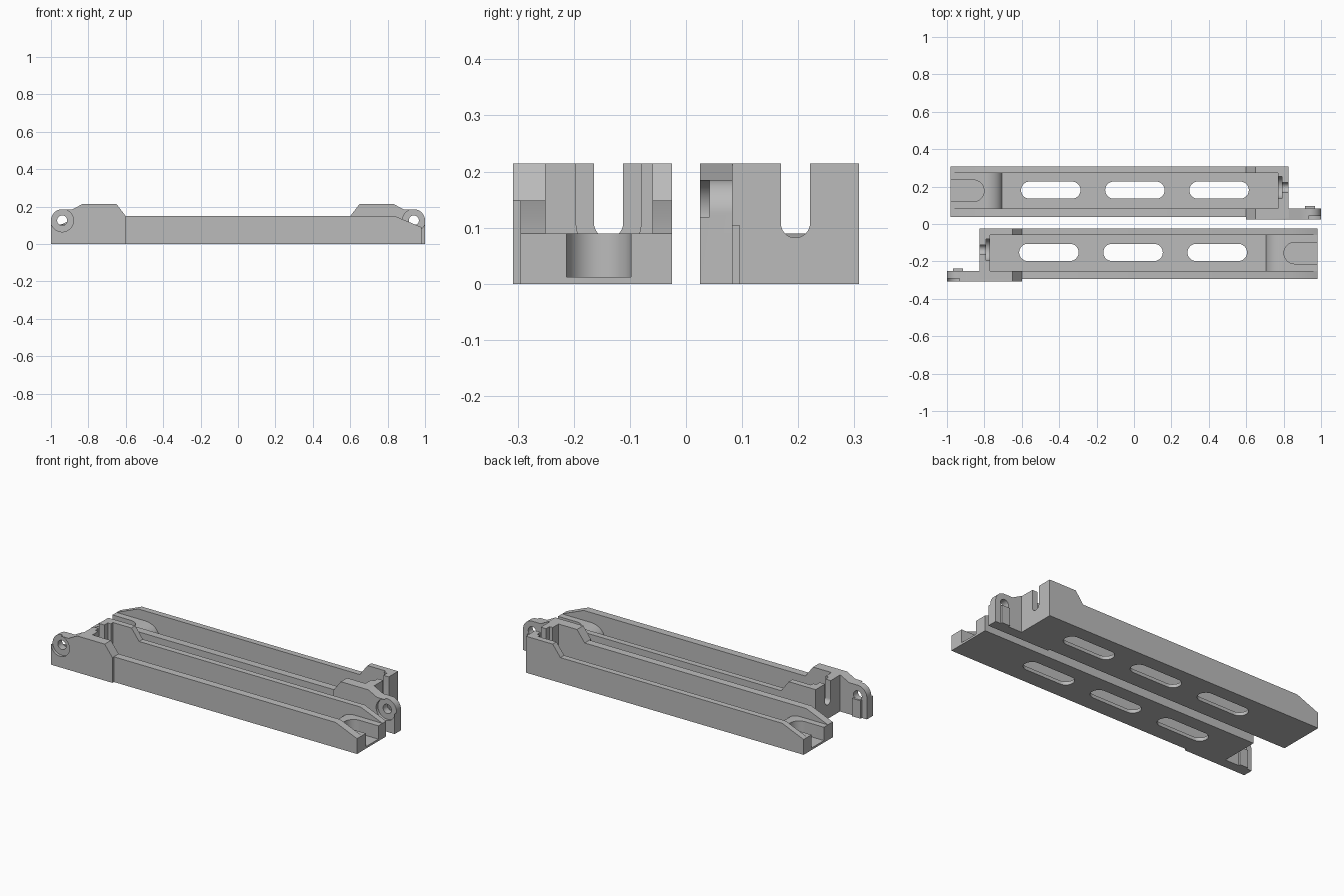
import bpy
import bmesh
from math import sin, cos, pi
from mathutils import Matrix, Vector

cube = bpy.data.objects.get("Cube")
if cube:
    bpy.data.objects.remove(cube, do_unlink=True)

grey = bpy.data.materials.new("plain_grey")
grey.use_nodes = True
colour = (0.5, 0.5, 0.5, 1)
grey.diffuse_color = colour
grey.node_tree.nodes["Principled BSDF"].inputs["Base Color"].default_value = colour


def prism(name, points, axis, low, high):
    """Extrude a flat profile along one axis."""
    place = {"X": lambda a, b, c: (c, a, b),
             "Y": lambda a, b, c: (a, c, b),
             "Z": lambda a, b, c: (a, b, c)}[axis]
    bm = bmesh.new()
    face = bm.faces.new([bm.verts.new(place(a, b, low)) for a, b in points])
    new = bmesh.ops.extrude_face_region(bm, geom=[face])["geom"]
    shift = Vector(place(0, 0, high - low))
    bmesh.ops.translate(bm, vec=shift, verts=[v for v in new if isinstance(v, bmesh.types.BMVert)])
    bmesh.ops.recalc_face_normals(bm, faces=bm.faces)
    mesh = bpy.data.meshes.new(name)
    bm.to_mesh(mesh)
    bm.free()
    mesh.materials.append(grey)
    obj = bpy.data.objects.new(name, mesh)
    bpy.context.collection.objects.link(obj)
    return obj


def arc(cx, cy, r, start, end, steps=16):
    """Points along an arc; angles are in half turns."""
    angles = [pi * (start + (end - start) * i / steps) for i in range(steps + 1)]
    return [(cx + r * cos(t), cy + r * sin(t)) for t in angles]


def circle(cx, cy, r):
    return arc(cx, cy, r, 0, 2, 40)[:-1]


def rect(x0, x1, y0, y1):
    return [(x0, y0), (x1, y0), (x1, y1), (x0, y1)]


def combine(target, other, operation):
    """Apply a boolean and discard the helper."""
    mod = target.modifiers.new("boolean", "BOOLEAN")
    mod.object, mod.operation, mod.solver = other, operation, "EXACT"
    bpy.context.view_layer.update()
    graph = bpy.context.evaluated_depsgraph_get()
    mesh = bpy.data.meshes.new_from_object(target.evaluated_get(graph))
    target.modifiers.clear()
    target.data = mesh
    bpy.data.objects.remove(other, do_unlink=True)


# Long tray: raised at the hinge end, sloped down at the open end
tray = prism("front_rail", [(-0.825, 0), (0.98, 0), (0.98, 0.09), (0.84, 0.148), (-0.6, 0.148),
                            (-0.65, 0.214), (-0.825, 0.214)], "Y", -0.295, -0.025)

# Hinge plate with a rounded end
plate = prism("hinge_plate", [(-1, 0), (-0.6, 0), (-0.6, 0.148), (-0.65, 0.214), (-0.83, 0.214),
                              (-0.885, 0.185)] + arc(-0.94, 0.125, 0.06, 0.5, 1), "Y", -0.308, -0.25)
combine(tray, plate, "UNION")

# Hinge hole and its shallow outer recess
combine(tray, prism("recess", circle(-0.94, 0.125, 0.0605), "Y", -0.35, -0.291), "DIFFERENCE")
combine(tray, prism("hole", circle(-0.94, 0.125, 0.027), "Y", -0.35, -0.2), "DIFFERENCE")

# Stop block below the hole
stop = prism("stop_block", rect(-0.967, -0.913, 0, 0.105), "Y", -0.2505, -0.238)
combine(tray, stop, "UNION")

# Channel with a rounded step up to the open end
channel = [(-0.77, 0.4), (-0.77, 0.02), (0.705, 0.02)]
channel += [(0.795 - 0.09 * cos(t * pi / 24), 0.02 + 0.07 * sin(t * pi / 24)) for t in range(1, 13)]
channel += [(1.1, 0.09), (1.1, 0.4)]
combine(tray, prism("channel", channel, "Y", -0.25, -0.06), "DIFFERENCE")

# Three long slots through the floor
for x in (-0.455, -0.005, 0.445):
    slot = arc(x + 0.113, -0.152, 0.046, -0.5, 0.5) + arc(x - 0.113, -0.152, 0.046, 0.5, 1.5)
    combine(tray, prism("floor_slot", slot, "Z", -0.1, 0.06), "DIFFERENCE")

# Round-ended pocket in the open end
pocket = arc(0.859, -0.1555, 0.0575, 0.5, 1.5) + [(1.1, -0.213), (1.1, -0.098)]
combine(tray, prism("pocket", pocket, "Z", 0.012, 0.4), "DIFFERENCE")

# U notch and shallow recess in the end wall
notch = arc(-0.138, 0.108, 0.026, 1, 2) + [(-0.112, 0.4), (-0.164, 0.4)]
combine(tray, prism("notch", notch, "X", -0.9, -0.74), "DIFFERENCE")
seat = arc(-0.138, 0.108, 0.058, 1, 2) + [(-0.08, 0.4), (-0.196, 0.4)]
combine(tray, prism("notch_recess", seat, "X", -0.79, -0.74), "DIFFERENCE")

# Matching rail of the opposite hand
twin = bpy.data.objects.new("back_rail", tray.data.copy())
bpy.context.collection.objects.link(twin)
twin.data.transform(Matrix.Translation((0, 0.333, 0)) @ Matrix.Scale(-1, 4, (1, 0, 0)))
twin.data.flip_normals()

for rail in (tray, twin):
    bpy.ops.object.select_all(action="DESELECT")
    rail.select_set(True)
    bpy.context.view_layer.objects.active = rail
    bpy.ops.object.shade_smooth_by_angle(angle=0.5)
